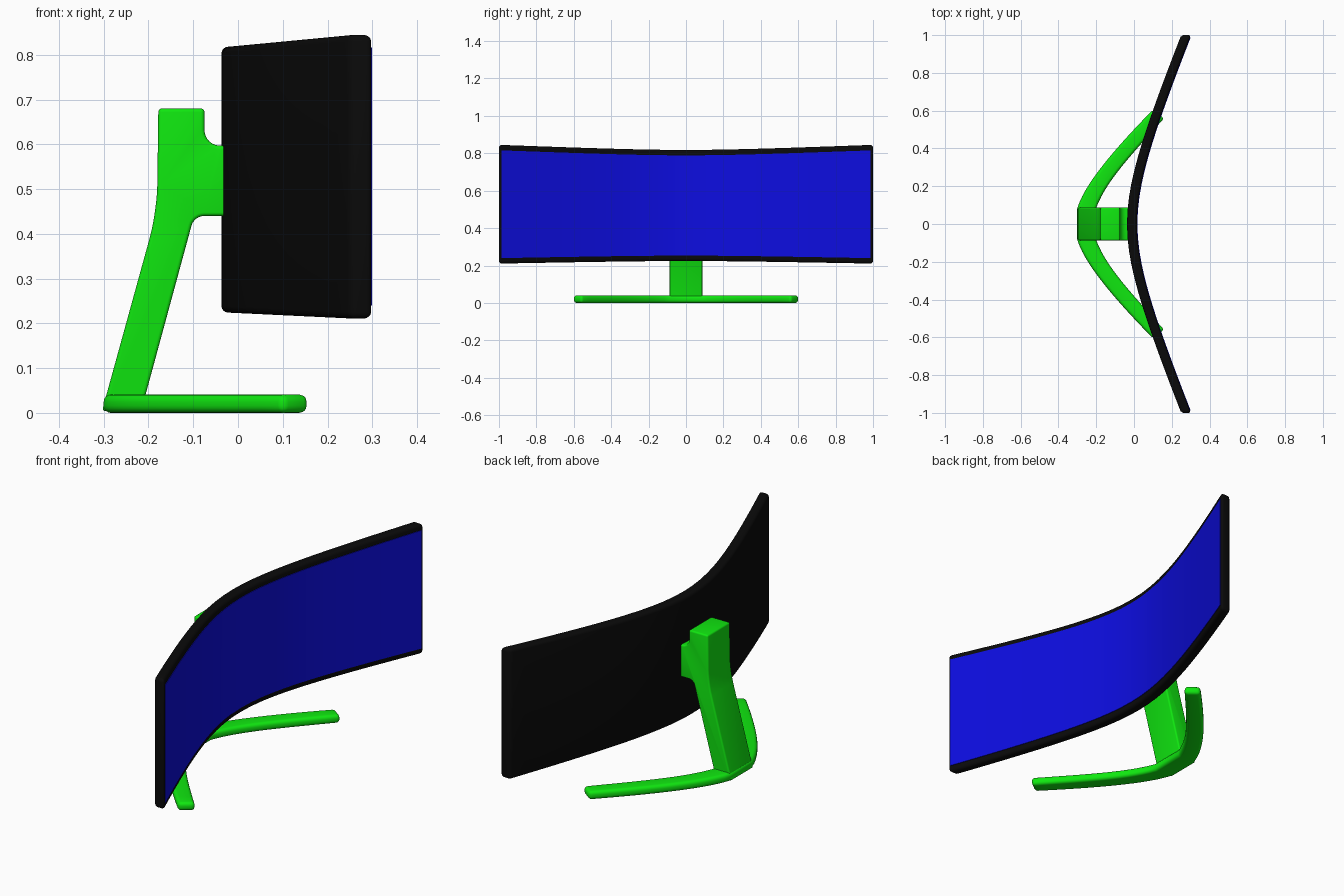
import bpy, bmesh, math
from mathutils import Vector
from mathutils.geometry import interpolate_bezier

cube = bpy.data.objects.get("Cube")
if cube:
    bpy.data.objects.remove(cube, do_unlink=True)


def material(name, rgb):
    m = bpy.data.materials.new(name)
    m.use_nodes = True
    color = (*rgb, 1)
    m.diffuse_color = color
    m.node_tree.nodes["Principled BSDF"].inputs["Base Color"].default_value = color
    return m


green = material("stand green", (0.005, 0.8, 0.005))
black = material("casing black", (0.003, 0.003, 0.003))
blue = material("screen blue", (0.004, 0.004, 0.75))


def loft(name, rings, mat, round_edge=0, fillets=()):
    """Skin matching rings, cap the ends, fillet chosen corners, round sharp edges."""
    bm = bmesh.new()
    rows = [[bm.verts.new(p) for p in ring] for ring in rings]
    count = len(rows[0])
    for a, b in zip(rows, rows[1:]):
        for i in range(count):
            j = (i + 1) % count
            bm.faces.new((a[i], a[j], b[j], b[i]))
    bm.faces.new(rows[0])
    bm.faces.new(rows[-1])
    # Fillets run along the length, between the first two rings
    chosen = [(bm.edges.get((rows[0][i], rows[1][i])), size) for i, size in fillets]
    for edge, size in chosen:
        bmesh.ops.bevel(bm, geom=[edge], offset=size, segments=6, profile=0.5,
                        affect='EDGES', clamp_overlap=False)
    bmesh.ops.recalc_face_normals(bm, faces=bm.faces)
    if round_edge:
        sharp = [e for e in bm.edges if e.calc_face_angle(0) > math.radians(40)]
        bmesh.ops.bevel(bm, geom=sharp, offset=round_edge, segments=4, profile=0.5,
                        affect='EDGES', clamp_overlap=False)
    mesh = bpy.data.meshes.new(name)
    bm.to_mesh(mesh)
    bm.free()
    mesh.materials.append(mat)
    obj = bpy.data.objects.new(name, mesh)
    bpy.context.collection.objects.link(obj)
    bpy.ops.object.select_all(action='DESELECT')
    obj.select_set(True)
    bpy.context.view_layer.objects.active = obj
    bpy.ops.object.shade_smooth_by_angle(angle=math.radians(35))
    return obj


# Curved panel: tight bend in the middle, nearly straight wings
def curved_slab(name, mat, back, front, half_width, margin, round_edge=0):
    rings = []
    steps = 28
    for k in range(steps + 1):
        y = half_width * (2 * k / steps - 1)
        rise = math.hypot(0.164, 0.42 * y) - 0.164
        x = rise - 0.011
        top = 0.818 + 0.095 * rise - margin
        low = 0.224 - 0.048 * rise + margin
        rings.append([(x + back, y, low), (x + front, y, low),
                      (x + front, y, top), (x + back, y, top)])
    return loft(name, rings, mat, round_edge)


curved_slab("panel_casing", black, -0.026, 0.026, 1.0, 0, 0.015)
curved_slab("screen", blue, 0.023, 0.029, 0.987, 0.029)

# Stem and mount: side profile extruded across the width
profile = [(-0.304, 0.004), (-0.181, 0.45), (-0.178, 0.68), (-0.075, 0.68),
           (-0.075, 0.597), (-0.025, 0.597), (-0.025, 0.44), (-0.098, 0.44),
           (-0.208, 0.035), (-0.208, 0.004)]
loft("stand_stem", [[(x, y, z) for x, z in profile] for y in (-0.087, 0.087)],
     green, 0.008, [(1, 0.06), (4, 0.035), (7, 0.022)])

# Foot: two swept arms joined behind the stem
outer = interpolate_bezier(Vector((-0.3, 0.085)), Vector((-0.26, 0.21)),
                           Vector((-0.12, 0.38)), Vector((0.1, 0.605)), 14)
inner = interpolate_bezier(Vector((-0.2, 0.085)), Vector((-0.15, 0.22)),
                           Vector((-0.03, 0.35)), Vector((0.16, 0.56)), 14)
pairs = list(zip(outer, inner))


def foot_ring(o, i, side):
    return [(o.x, side * o.y, 0), (i.x, side * i.y, 0),
            (i.x, side * i.y, 0.041), (o.x, side * o.y, 0.041)]


foot = [foot_ring(o, i, -1) for o, i in reversed(pairs)]
foot += [foot_ring(o, i, 1) for o, i in pairs]
loft("stand_foot", foot, green, 0.016)
